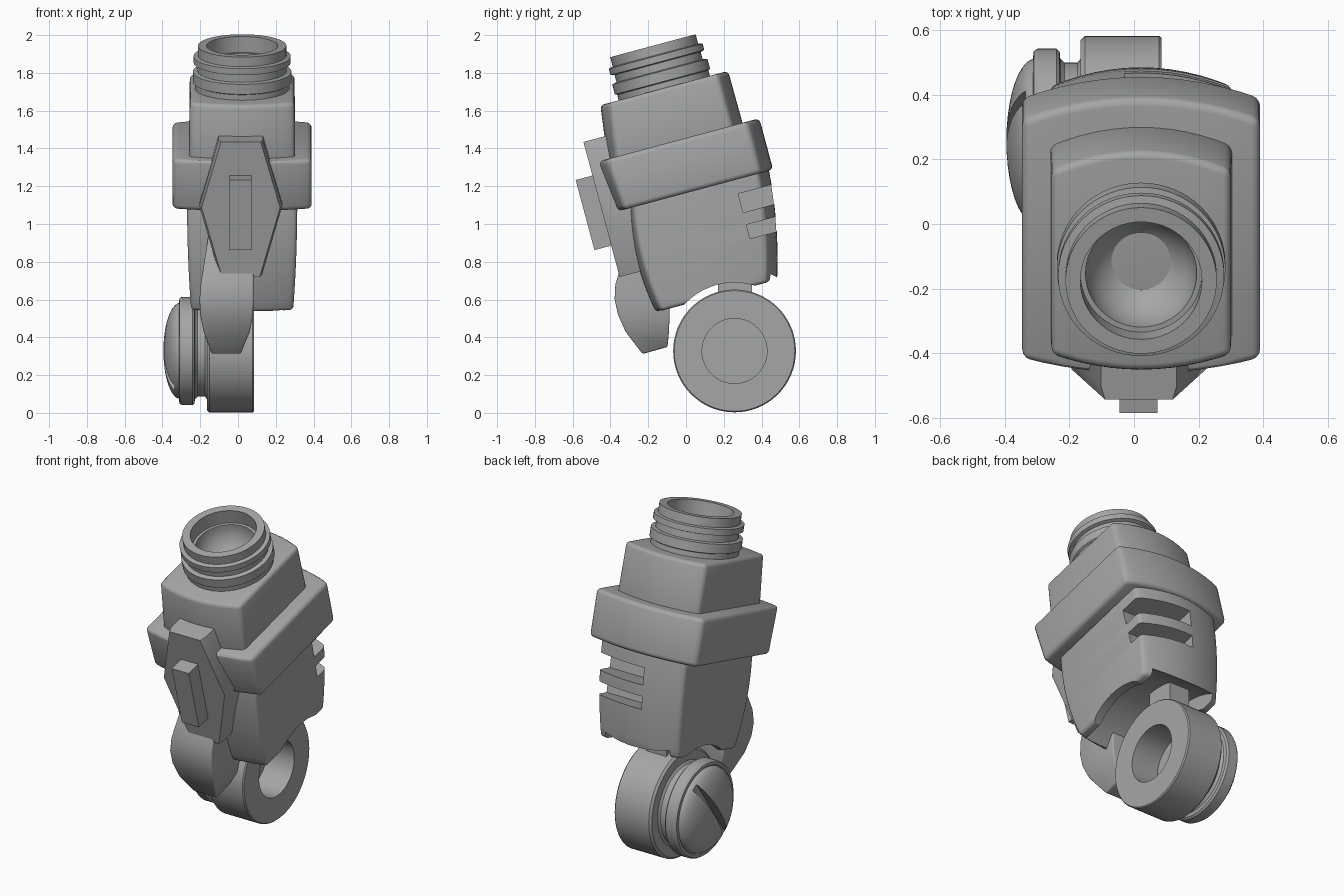
import bpy, bmesh, math
from mathutils import Matrix, Vector

cube = bpy.data.objects.get("Cube")
if cube:
    bpy.data.objects.remove(cube, do_unlink=True)

grey = bpy.data.materials.new("plain grey")
grey.use_nodes = True
GREY = (0.38, 0.38, 0.38, 1)
grey.diffuse_color = GREY
grey.node_tree.nodes["Principled BSDF"].inputs["Base Color"].default_value = GREY

CX = 0.022                                   # middle of the tilted housing
TILT = Matrix.Translation((0, 0, 1)) @ Matrix.Rotation(math.radians(15), 4, "X")
HINGE = Matrix.Translation((0, 0.257, 0.328)) @ Matrix.Rotation(math.pi / 2, 4, "Y")


def make(name, bm, frame=Matrix(), bevel=0, cutters=()):
    """Turn a bmesh into a shaded part, with optional bevel and cuts."""
    bmesh.ops.recalc_face_normals(bm, faces=bm.faces)
    mesh = bpy.data.meshes.new(name)
    bm.to_mesh(mesh)
    bm.free()
    mesh.transform(frame)
    mesh.materials.append(grey)
    ob = bpy.data.objects.new(name, mesh)
    bpy.context.collection.objects.link(ob)
    if bevel:
        mod = ob.modifiers.new("round", "BEVEL")
        mod.width, mod.segments, mod.limit_method = bevel, 3, "ANGLE"
        mod.angle_limit = math.radians(35)
    for cutter in cutters:
        mod = ob.modifiers.new("cut", "BOOLEAN")
        mod.operation, mod.object, mod.solver = "DIFFERENCE", cutter, "EXACT"
    # Bake the modifiers so that the helpers can go
    deps = bpy.context.evaluated_depsgraph_get()
    ob.data = bpy.data.meshes.new_from_object(ob.evaluated_get(deps))
    ob.data.name = name
    ob.modifiers.clear()
    for cutter in cutters:
        bpy.data.objects.remove(cutter, do_unlink=True)
    bpy.ops.object.select_all(action="DESELECT")
    ob.select_set(True)
    bpy.context.view_layer.objects.active = ob
    bpy.ops.object.shade_smooth_by_angle(angle=math.radians(32))
    ob.hide_render = name.endswith("cutter")
    return ob


def skin(rings, cap=True):
    """Join rings of points with faces."""
    bm = bmesh.new()
    loops = [[bm.verts.new(p) for p in ring] for ring in rings]
    n = len(loops[0])
    for a, b in zip(loops, loops[1:]):
        for i in range(n):
            j = (i + 1) % n
            bm.faces.new((a[i], a[j], b[j], b[i]))
    if cap:
        bm.faces.new(loops[0])
        bm.faces.new(loops[-1])
    return bm


def plan(z, half, front, back, front_bulge, back_bulge, n=12):
    """Housing outline with straight sides and bowed front and back."""
    ts = [2 * i / n - 1 for i in range(n + 1)]
    bow = [(CX + half * t, front - front_bulge * (1 - t * t), z) for t in ts]
    return bow + [(CX - half * t, back + back_bulge * (1 - t * t), z) for t in ts]


def lathe(profile, n=64):
    """Spin (radius, height) points; radius 0 closes an end."""
    bm = bmesh.new()
    vs = [bm.verts.new((r, 0, h)) for r, h in profile]
    edges = [bm.edges.new(pair) for pair in zip(vs, vs[1:])]
    bmesh.ops.spin(bm, geom=vs + edges, cent=(0, 0, 0), axis=(0, 0, 1),
                   angle=2 * math.pi, steps=n, use_duplicate=False)
    bmesh.ops.remove_doubles(bm, verts=bm.verts, dist=0.0005)
    return bm


def box(x, y, z):
    return skin([[(x[0], y[0], h), (x[1], y[0], h), (x[1], y[1], h), (x[0], y[1], h)] for h in z])


def arc(r, h, start, end, n=10):
    """Points on an ellipse of radius r and height h."""
    angles = [math.radians(start + (end - start) * i / n) for i in range(n + 1)]
    return [(r * math.cos(a), h * math.sin(a)) for a in angles]


# Lower housing: bowed shell with back vents and a hinge socket
vents = [make("vent_cutter", box((-0.03, 0.6), (0.308, 0.7), z), TILT)
         for z in ((-0.02, 0.083), (-0.163, -0.086))]
socket = make("socket_cutter", lathe([(0, -0.6), (0.362, -0.6), (0.362, 0.6), (0, 0.6)]), HINGE)
cavity = make("cavity_cutter", lathe([(0, -0.2), (0.45, -0.2), (0.45, 0.24), (0, 0.24)]), HINGE)
levels = []
for i in range(11):
    t = i / 10
    levels.append(plan(0.2 - 0.61 * t, 0.292 - 0.022 * t * t,
                       -0.235 - 0.13 * t * (1 - t) - 0.01 * t,
                       0.44 - 0.03 * t - 0.08 * t * t, 0.03, 0.06))
make("lower_housing", skin(levels), TILT, 0.02, vents + [socket, cavity])

# Collar and upper housing
make("collar", skin([plan(z, 0.368, f, 0.452, 0.05, 0.068)
                     for z, f in ((0.158, -0.295), (0.44, -0.318))]), TILT, 0.025)
make("upper_housing", skin([plan(0.4, 0.281, -0.268, 0.368, 0.05, 0.06),
                            plan(0.725, 0.277, -0.225, 0.365, 0.05, 0.06)]), TILT, 0.022)

# Threaded neck with a bowl inside
bowl = [(r, 0.87 + h) for r, h in arc(0.172, 0.172, 0, -90)]
neck = [(0.25, 0.68), (0.25, 0.755), (0.261, 0.76), (0.261, 0.815), (0.236, 0.82),
        (0.236, 0.86), (0.257, 0.865), (0.257, 0.9), (0.234, 0.905), (0.234, 0.957),
        (0.188, 0.957), (0.188, 0.87)]
make("neck", lathe([(0, 0.68)] + neck + bowl), TILT @ Matrix.Translation((CX, 0.075, 0)))

# Front plate: long hexagon with sloped edges, and a rib on it
def hexagon(y, grow):
    half = [(0.105, 0.56), (0.208, 0.2), (0.1, -0.18)]
    pts = [(w + grow, z) for w, z in half] + [(-w - grow, z) for w, z in reversed(half)]
    return [(0.015 + x, y, z) for x, z in pts]

make("front_plate", skin([hexagon(-0.412, 0), hexagon(-0.37, 0.012), hexagon(-0.2, 0.012)]), TILT)
make("front_rib", box((-0.045, 0.072), (-0.504, -0.4), (-0.008, 0.376)), TILT)

# Curved guard below the plate: rows of front y, back y, z, left x, right x
rows = [(-0.28, -0.12, 0.95, -0.155, 0.08), (-0.35, -0.1, 0.76, -0.185, 0.082),
        (-0.374, -0.09, 0.68, -0.198, 0.082), (-0.378, -0.087, 0.6, -0.204, 0.082),
        (-0.36, -0.087, 0.52, -0.2, 0.08), (-0.32, -0.09, 0.43, -0.182, 0.062),
        (-0.23, -0.098, 0.312, -0.14, 0.015)]
guard = []
for f, b, z, lo, hi in rows:
    back_z = max(z, 0.349)
    guard.append([(lo, f, z), (hi, f, z), (hi, b, back_z), (lo, b, back_z)])
make("front_guard", skin(guard), Matrix(), 0.008)

# Hinge ring with a round pocket, and a stem up into the housing
make("hinge_ring", lathe([(0, -0.165), (0.312, -0.165), (0.325, -0.152), (0.325, 0.078), (0.319, 0.085),
                          (0.172, 0.085), (0.172, -0.1), (0, -0.1)]), HINGE)
make("hinge_stem", box((-0.11, 0.03), (0.17, 0.35), (0.6, 0.85)))

# Screw knob: narrow shank, rimmed disc and slotted dome
slot = make("slot_cutter", box((-0.6, -0.335), (-0.022, 0.022), (-0.4, 0.4)),
            Matrix.Translation((0, 0.257, 0.328)) @ Matrix.Rotation(math.radians(-35), 4, "X"))
dome = [(r, -0.305 - h) for r, h in arc(0.255, 0.09, 0, 90)]
knob = [(0, -0.13), (0.262, -0.16), (0.242, -0.175), (0.242, -0.215), (0.255, -0.228),
        (0.276, -0.23), (0.286, -0.24), (0.286, -0.298), (0.278, -0.31), (0.262, -0.312)]
make("screw_knob", lathe(knob + dome), HINGE, 0, [slot])
